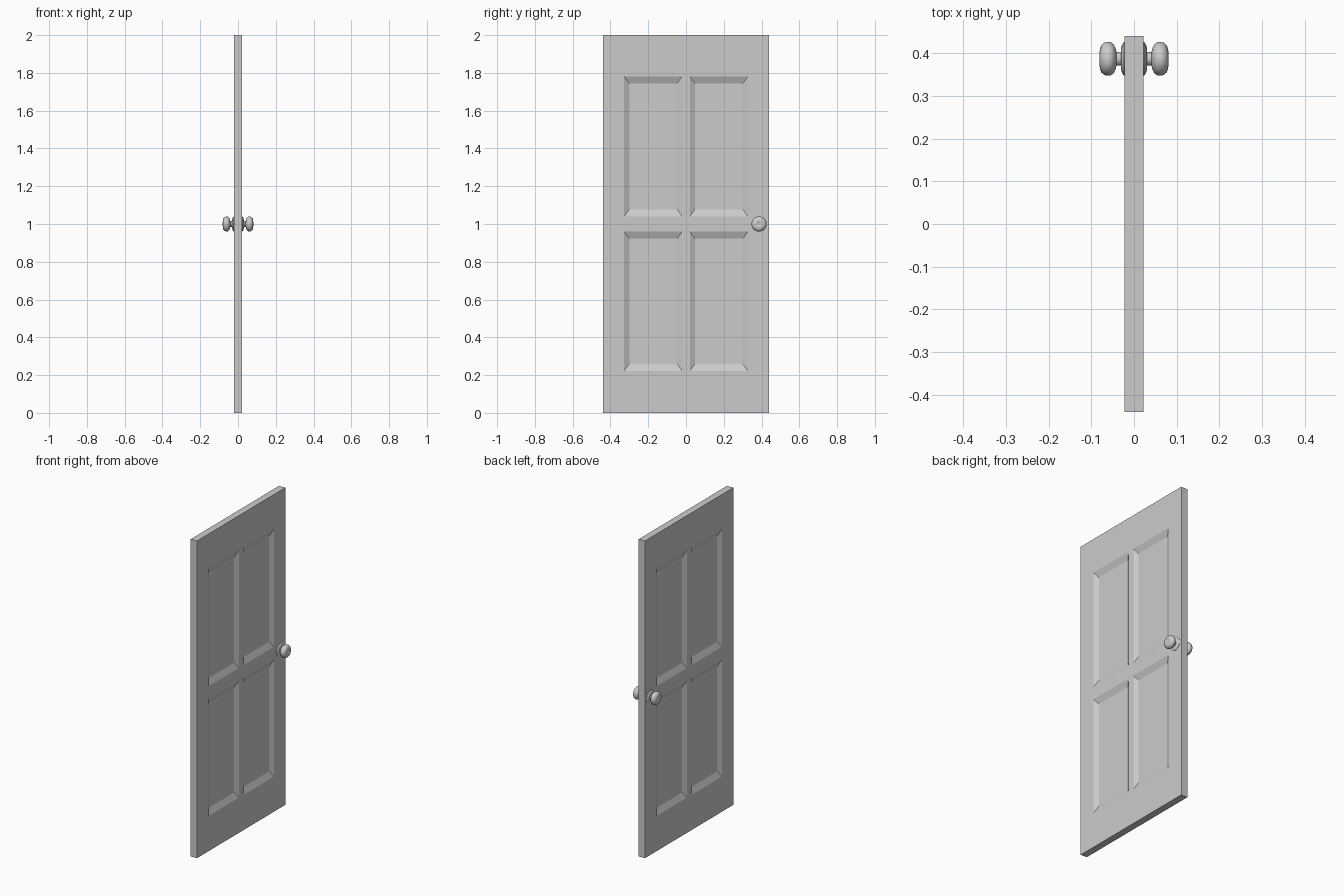
import bpy, bmesh, math

if "Cube" in bpy.data.objects:
    bpy.data.objects.remove(bpy.data.objects["Cube"])

T = 0.022          # half thickness of the slab
DEPTH = 0.016      # panel recess
BW, BH = 0.028, 0.038   # bevel width (y) and height (z)

grey = bpy.data.materials.new("light_grey")
grey.diffuse_color = (0.6, 0.6, 0.6, 1)
grey.use_nodes = True
grey.node_tree.nodes["Principled BSDF"].inputs["Base Color"].default_value = grey.diffuse_color


def make_object(name, bm):
    bmesh.ops.recalc_face_normals(bm, faces=bm.faces)
    me = bpy.data.meshes.new(name)
    bm.to_mesh(me)
    bm.free()
    me.materials.append(grey)
    ob = bpy.data.objects.new(name, me)
    bpy.context.collection.objects.link(ob)
    return ob


# Door slab with four bevelled recessed panels on both faces
ys = [-0.44, -0.328, -0.02, 0.02, 0.328, 0.44]
zs = [0, 0.222, 0.96, 1.04, 1.782, 2.0]
bm = bmesh.new()


def quad(pts):
    bm.faces.new([bm.verts.new(p) for p in pts])


def rect(x, y0, y1, z0, z1):
    return [(x, y0, z0), (x, y1, z0), (x, y1, z1), (x, y0, z1)]


for s in (-1, 1):
    for i in range(5):
        for j in range(5):
            y0, y1, z0, z1 = ys[i], ys[i + 1], zs[j], zs[j + 1]
            outer = rect(s * T, y0, y1, z0, z1)
            if i in (1, 3) and j in (1, 3):
                inner = rect(s * (T - DEPTH), y0 + BW, y1 - BW, z0 + BH, z1 - BH)
                quad(inner)
                for k in range(4):
                    n = (k + 1) % 4
                    quad([outer[k], outer[n], inner[n], inner[k]])
            else:
                quad(outer)
bmesh.ops.remove_doubles(bm, verts=bm.verts, dist=1e-5)
bmesh.ops.bridge_loops(bm, edges=[e for e in bm.edges if e.is_boundary])
make_object("door_slab", bm)


# Lathe a (distance, radius) profile around the knob axis
def lathe(name, profile, side, sides=16, cy=0.387, cz=1.0):
    b = bmesh.new()
    rings = []
    for x, r in profile:
        rings.append([b.verts.new((side * x,
                                   cy + r * math.cos(2 * math.pi * (k + 0.5) / sides),
                                   cz + r * math.sin(2 * math.pi * (k + 0.5) / sides)))
                      for k in range(sides)])
    for a, c in zip(rings, rings[1:]):
        for k in range(sides):
            n = (k + 1) % sides
            b.faces.new([a[k], a[n], c[n], c[k]])
    b.faces.new(rings[0])
    b.faces.new(rings[-1])
    ob = make_object(name, b)
    bpy.context.view_layer.objects.active = ob
    ob.select_set(True)
    bpy.ops.object.shade_smooth_by_angle(angle=math.radians(50))
    ob.select_set(False)


rosette = [(0.018, 0.04), (0.024, 0.04), (0.028, 0.034), (0.031, 0.022), (0.031, 0.017)]
knob = [(0.028, 0.0165), (0.041, 0.0165), (0.043, 0.025), (0.047, 0.034), (0.054, 0.0395),
        (0.062, 0.0405), (0.070, 0.0385), (0.077, 0.032), (0.080, 0.022), (0.081, 0.012),
        (0.079, 0.009), (0.078, 0.004)]

for label, s in (("right", 1), ("left", -1)):
    lathe("rosette_" + label, rosette, s)
    lathe("knob_" + label, knob, s)
